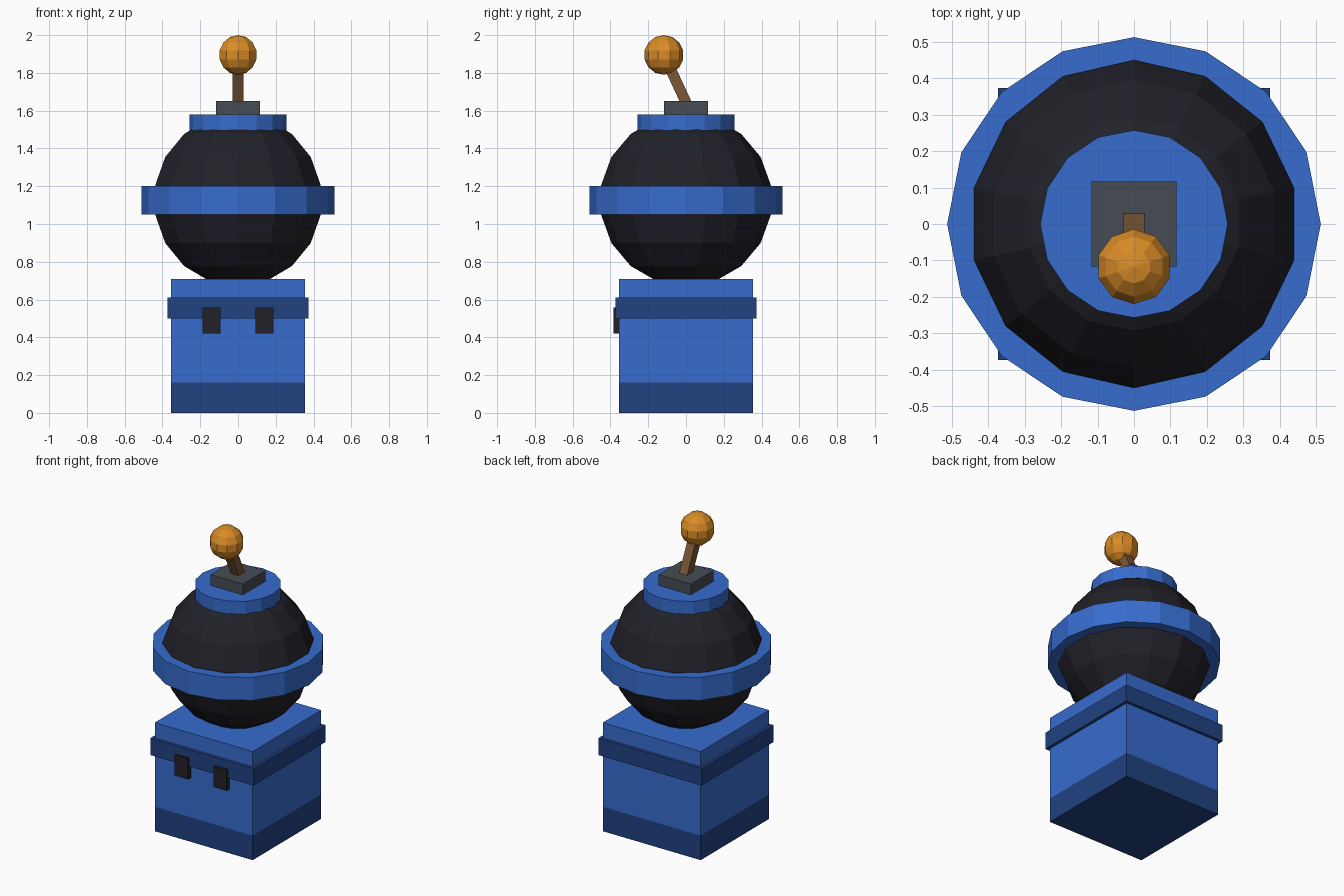
import bpy
import math
from mathutils import Vector

if "Cube" in bpy.data.objects:
    bpy.data.objects.remove(bpy.data.objects["Cube"])


def material(name, rgb):
    m = bpy.data.materials.new(name)
    m.use_nodes = True
    col = (*rgb, 1)
    m.diffuse_color = col
    for n in m.node_tree.nodes:
        if n.type == 'BSDF_PRINCIPLED':
            n.inputs["Base Color"].default_value = col
    return m


blue = material("blue", (0.038, 0.15, 0.62))
navy = material("navy", (0.015, 0.054, 0.22))
black = material("black", (0.015, 0.015, 0.022))
grey = material("grey", (0.062, 0.073, 0.09))
brown = material("brown", (0.2, 0.095, 0.035))
orange = material("orange", (0.7, 0.26, 0.02))


def finish(name, mat):
    ob = bpy.context.object
    ob.name = name
    ob.data.materials.append(mat)
    return ob


def box(name, mat, half, z0, z1, x=0, y=0, half_y=None):
    bpy.ops.mesh.primitive_cube_add(size=2, location=(x, y, (z0 + z1) / 2))
    bpy.context.object.scale = (half, half_y or half, (z1 - z0) / 2)
    return finish(name, mat)


def disc(name, mat, radius, z0, z1):
    bpy.ops.mesh.primitive_cylinder_add(
        vertices=16, radius=radius, depth=z1 - z0, location=(0, 0, (z0 + z1) / 2))
    return finish(name, mat)


def sphere(name, mat, radius, centre, segments, rings):
    bpy.ops.mesh.primitive_uv_sphere_add(
        segments=segments, ring_count=rings, radius=radius, location=centre)
    return finish(name, mat)


# Square pedestal with a dark foot and a protruding band
box("pedestal_foot", navy, 0.354, 0, 0.16)
box("pedestal_body", blue, 0.354, 0.16, 0.5)
box("pedestal_band", navy, 0.373, 0.5, 0.61)
box("pedestal_lid", blue, 0.354, 0.61, 0.71)

# Front latches
for side, x in (("left", 0.14), ("right", -0.14)):
    box("latch_" + side, black, 0.048, 0.42, 0.557, x=x, y=-0.364, half_y=0.021)

# Ball, its belt and cap
sphere("ball", black, 0.456, (0, 0, 1.127), 14, 9)
disc("ball_belt", blue, 0.512, 1.05, 1.2)
disc("ball_cap", blue, 0.257, 1.48, 1.58)

# Lever on its mounting plate
box("lever_plate", grey, 0.117, 1.57, 1.65)
knob = Vector((0, -0.117, 1.895))
foot = Vector((0, 0.016, 1.61))
axis = knob - foot
bpy.ops.mesh.primitive_cube_add(size=1, location=(knob + foot) / 2)
lever = finish("lever_rod", brown)
lever.scale = (0.057, 0.057, axis.length)
lever.rotation_euler.x = math.atan2(-axis.y, axis.z)
sphere("lever_knob", orange, 0.105, knob, 10, 7)
